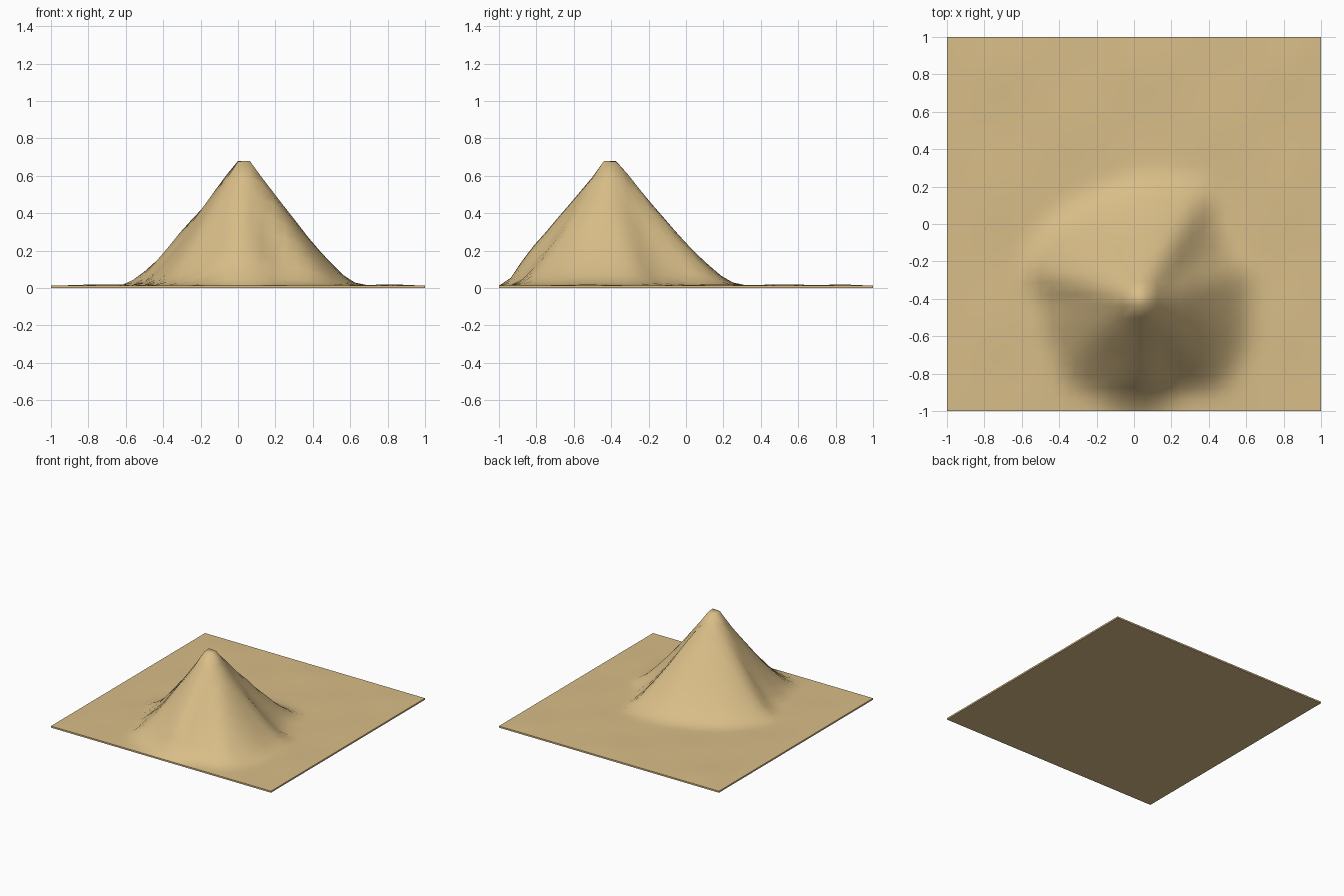
import bpy, bmesh, math

if "Cube" in bpy.data.objects:
    bpy.data.objects.remove(bpy.data.objects["Cube"])

N = 32                      # grid cells per side
BASE = 0.013                # slab top
PEAK = (0.03, -0.405)

# footprint radius of the hill around its peak: (angle in degrees, radius)
RIM = [(-180, .57), (-155, .57), (-135, .61), (-118, .60), (-90, .68), (-65, .58),
       (-45, .67), (-25, .65), (0, .62), (15, .63), (30, .57), (45, .61), (60, .74),
       (75, .70), (100, .65), (120, .63), (145, .65), (165, .67), (180, .57)]
# slope profile: (fraction of radius, fraction of height)
SLOPE = [(0, 1.03), (.07, .985), (.155, .86), (.3, .68), (.43, .53), (.56, .375),
         (.7, .225), (.85, .085), (.94, .025), (1.02, 0), (9, 0)]


def lerp_table(table, x):
    for (x0, y0), (x1, y1) in zip(table, table[1:]):
        if x <= x1:
            return y0 + (y1 - y0) * (x - x0) / (x1 - x0)
    return table[-1][1]


def height(x, y):
    dx, dy = x - PEAK[0], y - PEAK[1]
    r = math.hypot(dx, dy)
    a = math.degrees(math.atan2(dy, dx))
    h = 0.672 * lerp_table(SLOPE, r / lerp_table(RIM, a))
    h *= min(1, (y + 1) / 0.14)                       # fade out at the front edge
    edge = min(1, (1 - max(abs(x), abs(y))) / 0.15)   # faint dunes on the plain
    dunes = 0.003 * edge * (1 + math.sin(8 * x + 1) * math.sin(9 * y))
    return BASE + h + dunes


sand = bpy.data.materials.new("sand")
sand.diffuse_color = (0.69, 0.51, 0.245, 1)
sand.use_nodes = True
sand.node_tree.nodes["Principled BSDF"].inputs["Base Color"].default_value = sand.diffuse_color

# terrain sheet
bm = bmesh.new()
bmesh.ops.create_grid(bm, x_segments=N, y_segments=N, size=1)
for v in bm.verts:
    v.co.z = height(v.co.x, v.co.y)

# skirt down to the ground and flat underside
rim = [e for e in bm.edges if e.is_boundary]
ext = bmesh.ops.extrude_edge_only(bm, edges=rim)["geom"]
for v in ext:
    if isinstance(v, bmesh.types.BMVert):
        v.co.z = 0
bmesh.ops.contextual_create(bm, geom=[e for e in ext if isinstance(e, bmesh.types.BMEdge)
                                      and e.is_boundary])
bmesh.ops.recalc_face_normals(bm, faces=bm.faces)

# smooth terrain, crisp slab edges
for f in bm.faces:
    f.smooth = f.normal.z > 0.1
for e in bm.edges:
    if len({f.smooth for f in e.link_faces}) > 1:
        e.smooth = False

mesh = bpy.data.meshes.new("hill_terrain")
bm.to_mesh(mesh)
bm.free()
mesh.materials.append(sand)
bpy.context.collection.objects.link(bpy.data.objects.new("hill_terrain", mesh))
